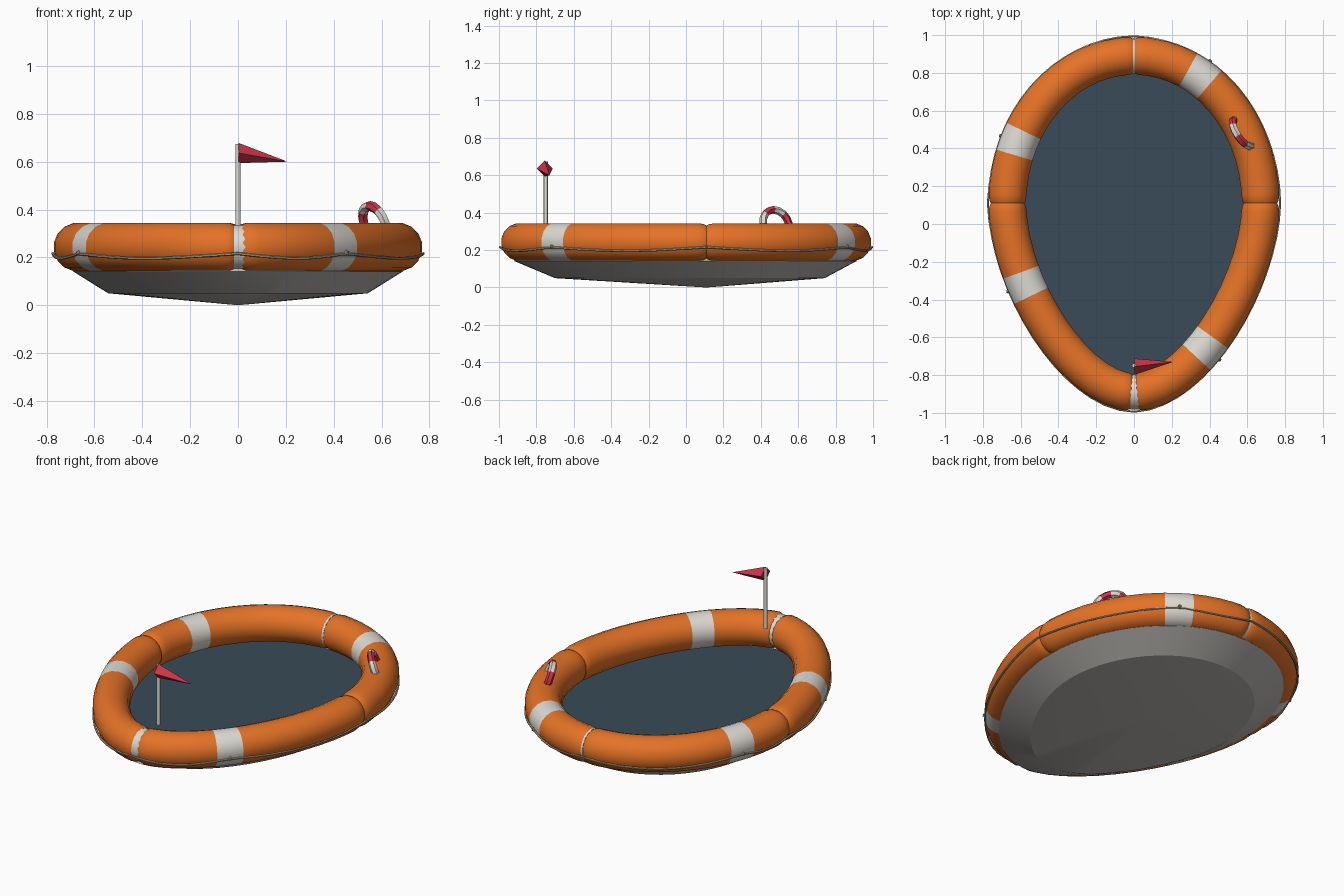
import bpy, bmesh, math
from mathutils import Vector, Matrix

if "Cube" in bpy.data.objects:
    bpy.data.objects.remove(bpy.data.objects["Cube"])


def material(name, rgb):
    m = bpy.data.materials.new(name)
    m.diffuse_color = (*rgb, 1)
    m.use_nodes = True
    m.node_tree.nodes["Principled BSDF"].inputs["Base Color"].default_value = m.diffuse_color
    return m


ORANGE = material("orange", (0.78, 0.17, 0.02))
WHITE = material("off white", (0.72, 0.70, 0.65))
GREY = material("hull grey", (0.50, 0.485, 0.46))
BLUE = material("floor slate", (0.04, 0.07, 0.095))
RED = material("red", (0.60, 0.035, 0.065))
ROPE = material("rope tan", (0.50, 0.42, 0.27))


def finish(bm, name, mats, angle=40):
    bmesh.ops.recalc_face_normals(bm, faces=bm.faces)
    me = bpy.data.meshes.new(name)
    bm.to_mesh(me)
    bm.free()
    ob = bpy.data.objects.new(name, me)
    bpy.context.collection.objects.link(ob)
    for m in mats:
        me.materials.append(m)
    bpy.ops.object.select_all(action='DESELECT')
    ob.select_set(True)
    bpy.context.view_layer.objects.active = ob
    if angle:
        bpy.ops.object.shade_smooth_by_angle(angle=math.radians(angle))
    return ob


def loft(bm, rings, closed=False):
    """Bridge consecutive vertex rings; returns the faces of each span."""
    n = len(rings[0])
    pairs = list(zip(rings, rings[1:])) + ([(rings[-1], rings[0])] if closed else [])
    return [[bm.faces.new((a[i], a[(i + 1) % n], b[(i + 1) % n], b[i])) for i in range(n)]
            for a, b in pairs]


# Egg-shaped outline: four quarter curves, counterclockwise from the right
MID = Vector((0, 0.11, 0))
TUBE_Z, R = 0.243, 0.102
QUARTERS = {
    "back_right": [(0.67, 0.11), (0.67, 0.54), (0.37, 0.89), (0, 0.89)],
    "back_left": [(0, 0.89), (-0.37, 0.89), (-0.67, 0.54), (-0.67, 0.11)],
    "front_left": [(-0.67, 0.11), (-0.67, -0.31), (-0.31, -0.89), (0, -0.89)],
    "front_right": [(0, -0.89), (0.31, -0.89), (0.67, -0.31), (0.67, 0.11)],
}
STRIPES = {"back_right": (0.35, 0.79), "back_left": (-0.61, 0.43),
           "front_left": (-0.57, -0.32), "front_right": (0.39, -0.67)}


def bezier(q, t):
    a, b, c, d = (Vector((*p, 0)) for p in QUARTERS[q])
    s = 1 - t
    pos = a * s**3 + b * 3 * s * s * t + c * 3 * s * t * t + d * t**3
    tan = (b - a) * 3 * s * s + (c - b) * 6 * s * t + (d - c) * 3 * t * t
    return pos, tan


def outward(tan):
    return Vector((tan.y, -tan.x, 0)).normalized()


def circle(bm, centre, out, r, sides):
    up = Vector((0, 0, 1))
    return [bm.verts.new(centre + (out * math.cos(a) + up * math.sin(a)) * r)
            for a in (2 * math.pi * (i + 0.5) / sides for i in range(sides))]


def stripe_t(q):
    target = Vector((*STRIPES[q], 0))
    return min((i / 200 for i in range(201)), key=lambda t: (bezier(q, t)[0] - target).length)


# Inflated tube quarters with slightly tapered ends and a white band
for q in QUARTERS:
    tc = stripe_t(q)
    half = 0.068 / bezier(q, tc)[1].length
    t0, t1 = tc - half, tc + half
    ts = [0, 0.012, 0.035] + [i / 14 for i in range(1, 14)] + [0.965, 0.988, 1]
    ts = sorted([t for t in ts if abs(t - tc) > half + 0.02] + [t0, tc, t1])
    bm = bmesh.new()
    rings = []
    for t in ts:
        pos, tan = bezier(q, t)
        end = min(t, 1 - t)
        nose = q.startswith("front") and abs(pos.x) < 0.1
        r = R
        if end < 0.005:
            r = 0.078 if nose else 0.09
        elif end < 0.02:
            r = 0.09 if nose else 0.098
        rings.append(circle(bm, pos + Vector((0, 0, TUBE_Z)), outward(tan), r, 16))
    for t, faces in zip(ts, loft(bm, rings)):
        for f in faces:
            f.material_index = 1 if t0 - 1e-6 <= t < t1 - 1e-6 else 0
    for ring in (rings[0], rings[-1]):
        bm.faces.new(ring)
    finish(bm, "tube_" + q, [ORANGE, WHITE])

# White seam pieces between the tube ends at bow and stern
for name, x, y, r, w in (("bow_seam", 0.01, -0.89, 0.093, 0.055),
                         ("stern_seam", 0.0, 0.89, 0.096, 0.012)):
    bm = bmesh.new()
    bmesh.ops.create_cone(bm, cap_ends=True, segments=16, radius1=r, radius2=r, depth=w,
                          matrix=Matrix.Translation((x, y, TUBE_Z)) @ Matrix.Rotation(math.pi / 2, 4, 'Y'))
    finish(bm, name, [WHITE])

# Grab rope, sagging between the seams and the bands
bm = bmesh.new()
rings = []
for q in QUARTERS:
    tc = stripe_t(q)
    for i in range(16):
        t = i / 16
        pos, tan = bezier(q, t)
        u = t / tc if t < tc else (t - tc) / (1 - tc)
        sag = math.sin(math.pi * u)
        off = 0.104 - 0.006 * sag if (t < tc) == (u < 0.5) else 0.098
        c = pos + outward(tan) * off + Vector((0, 0, 0.216 - 0.02 * sag))
        rings.append(circle(bm, c, outward(tan), 0.006, 6))
loft(bm, rings, closed=True)
finish(bm, "grab_rope", [ROPE])

# Small rope knots on the bands
bm = bmesh.new()
for q in QUARTERS:
    pos, tan = bezier(q, stripe_t(q))
    c = pos + outward(tan) * 0.101 + Vector((0, 0, 0.218))
    bmesh.ops.create_icosphere(bm, subdivisions=1, radius=0.012, matrix=Matrix.Translation(c))
finish(bm, "rope_knots", [ROPE])

OUTLINE = [bezier(q, i / 14)[0] for q in QUARTERS for i in range(14)]


def outline_ring(bm, scale, z):
    return [bm.verts.new(MID + (p - MID) * scale + Vector((0, 0, z))) for p in OUTLINE]


def fan(bm, ring, z):
    c = bm.verts.new(MID + Vector((0, 0, z)))
    for a, b in zip(ring, ring[1:] + ring[:1]):
        bm.faces.new((c, a, b))


# Shallow hull underneath
bm = bmesh.new()
rings = [outline_ring(bm, s, z) for s, z in ((0.81, 0.05), (1.03, 0.142), (1.0, 0.17))]
fan(bm, rings[0], 0.0)
loft(bm, rings)
finish(bm, "hull", [GREY], 20)

# Floor inside the ring
bm = bmesh.new()
fan(bm, outline_ring(bm, 0.98, 0.14), 0.14)
floor = finish(bm, "floor", [BLUE], 0)
if floor.data.polygons[0].normal.z < 0:
    floor.data.flip_normals()

# Flag pole
bm = bmesh.new()
bmesh.ops.create_cone(bm, cap_ends=True, segments=10, radius1=0.011, radius2=0.011, depth=0.36,
                      matrix=Matrix.Translation((0, -0.75, 0.493)))
finish(bm, "flag_pole", [WHITE])

# Flag: a four-sided spike
bm = bmesh.new()
base = [bm.verts.new((0.003, -0.755 + dy, 0.636 + dz))
        for dy, dz in ((0.043, 0), (0, 0.042), (-0.043, 0), (0, -0.042))]
tip = bm.verts.new((0.207, -0.73, 0.6))
bm.faces.new(base)
for a, b in zip(base, base[1:] + base[:1]):
    bm.faces.new((a, b, tip))
finish(bm, "flag", [RED], 0)

# Life ring leaning inward on the right tube, alternating red and white
bm = bmesh.new()
along = Vector((0.55, -0.835, 0)).normalized()
up = Vector((-0.28, -0.18, 0.94)).normalized()
side = along.cross(up).normalized()
centre = Vector((0.572, 0.482, 0.338))
rings = []
for i in range(16):
    a = 2 * math.pi * i / 16
    d = along * math.cos(a) + up * math.sin(a)
    rings.append([bm.verts.new(centre + d * (0.082 + 0.021 * math.cos(b)) + side * 0.021 * math.sin(b))
                  for b in (math.pi * (k + 0.5) / 3 for k in range(6))])
for i, faces in enumerate(loft(bm, rings, closed=True)):
    for f in faces:
        f.material_index = (i // 2) % 2
finish(bm, "life_ring", [WHITE, RED], 30)
